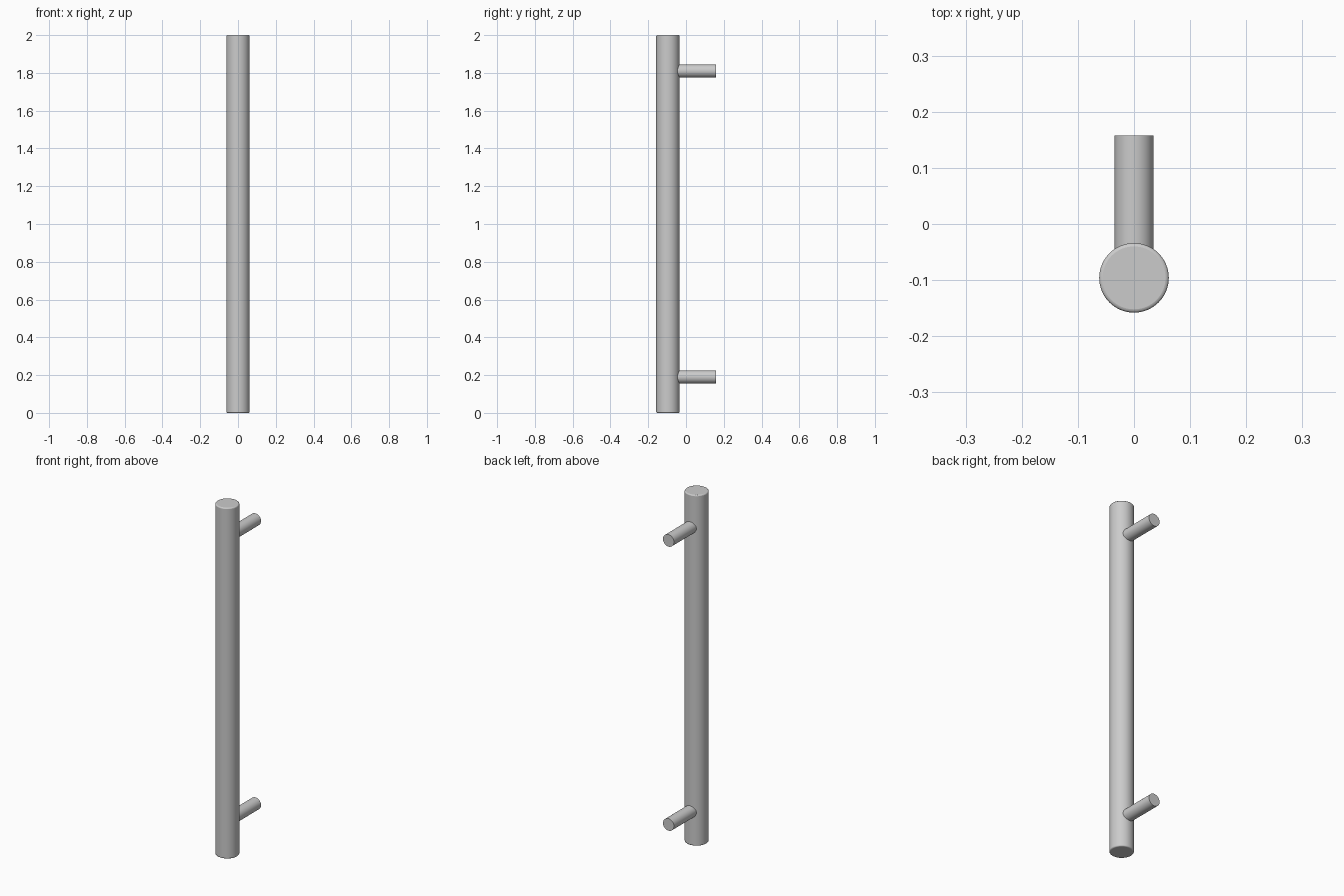
import bpy, math

if "Cube" in bpy.data.objects:
    bpy.data.objects.remove(bpy.data.objects["Cube"])

# brushed metal
metal = bpy.data.materials.new("brushed_steel_grey")
metal.diffuse_color = (0.6, 0.6, 0.6, 1)
metal.use_nodes = True
metal.node_tree.nodes["Principled BSDF"].inputs["Base Color"].default_value = metal.diffuse_color


def rod(name, radius, length, centre, rotation=(0, 0, 0), bevel=0.0):
    bpy.ops.mesh.primitive_cylinder_add(vertices=64, radius=radius, depth=length,
                                        location=centre, rotation=rotation)
    ob = bpy.context.object
    ob.name = name
    ob.data.materials.append(metal)
    if bevel:
        mod = ob.modifiers.new("edge_bevel", 'BEVEL')
        mod.width = bevel
        mod.segments = 3
        mod.limit_method = 'ANGLE'
        mod.angle_limit = math.radians(40)
    bpy.ops.object.shade_smooth_by_angle(angle=math.radians(40))
    return ob


# upright grip bar with slightly softened ends
BAR_Y, BAR_R, BACK_Y = -0.096, 0.062, 0.158
rod("grip_bar", BAR_R, 2.0, (0, BAR_Y, 1.0), bevel=0.006)

# two mounting posts running from inside the bar to the back
for name, z in (("upper_post", 1.81), ("lower_post", 0.19)):
    start = BAR_Y + 0.03
    rod(name, 0.0345, BACK_Y - start, (0, (start + BACK_Y) / 2, z),
        rotation=(math.radians(90), 0, 0))
